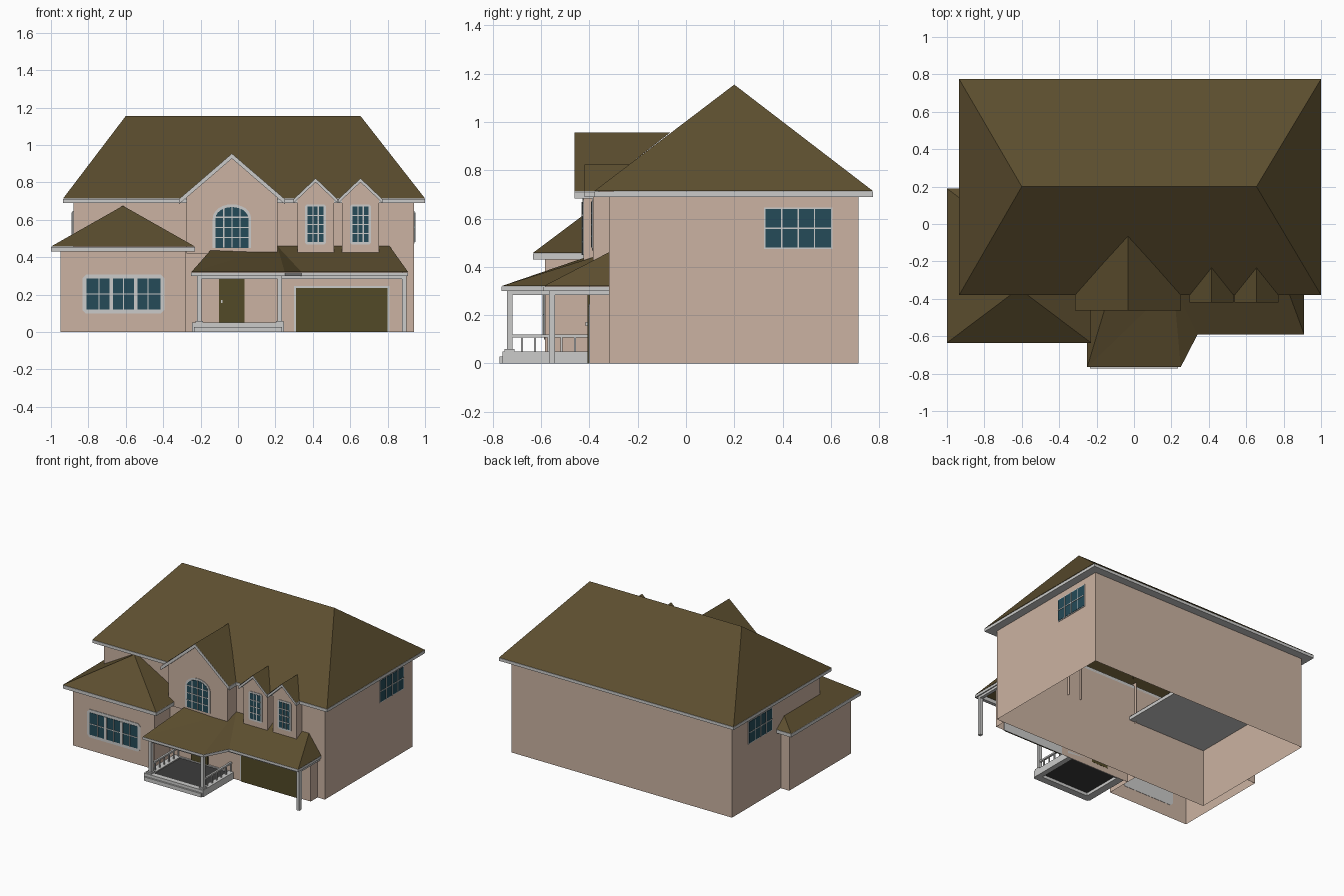
import bpy, bmesh, math

if "Cube" in bpy.data.objects:
    bpy.data.objects.remove(bpy.data.objects["Cube"])

def material(name, rgb):
    m = bpy.data.materials.new(name)
    m.diffuse_color = (*rgb, 1)
    m.use_nodes = True
    m.node_tree.nodes["Principled BSDF"].inputs["Base Color"].default_value = m.diffuse_color
    return m

WALL = material("tan_wall", (0.60, 0.45, 0.36))
ROOF = material("olive_brown_roof", (0.107, 0.076, 0.028))
TRIM = material("light_grey_trim", (0.60, 0.60, 0.59))
GLASS = material("teal_glass", (0.018, 0.070, 0.098))
DOOR = material("dark_brown_door", (0.085, 0.068, 0.020))
FLOOR = material("dark_floor", (0.045, 0.045, 0.045))

def make(name, mat, parts, closed=True):
    """One object from a list of (verts, faces)."""
    vs, fs = [], []
    for v, f in parts:
        fs += [tuple(i + len(vs) for i in q) for q in f]
        vs += v
    me = bpy.data.meshes.new(name)
    me.from_pydata(vs, [], fs)
    if closed:
        bm = bmesh.new()
        bm.from_mesh(me)
        bmesh.ops.recalc_face_normals(bm, faces=bm.faces)
        bm.to_mesh(me)
        bm.free()
    me.materials.append(mat)
    ob = bpy.data.objects.new(name, me)
    bpy.context.collection.objects.link(ob)
    return ob

def prism(pts, place, d0, d1):
    """Outline in (u, v), extruded from depth d0 to d1, mapped by place."""
    n = len(pts)
    v = [place(u, w, d0) for u, w in pts] + [place(u, w, d1) for u, w in pts]
    f = [tuple(range(n)), tuple(range(2 * n - 1, n - 1, -1))]
    f += [(i, (i + 1) % n, (i + 1) % n + n, i + n) for i in range(n)]
    return v, f

def rect(u0, u1, v0, v1):
    return [(u0, v0), (u1, v0), (u1, v1), (u0, v1)]

def box(x0, x1, y0, y1, z0, z1):
    return prism(rect(x0, x1, y0, y1), lambda u, w, d: (u, w, d), z0, z1)

def ribbon(path, z0, z1, loop=False):
    """Upright wall sheet along a plan path."""
    n = len(path)
    v = [(x, y, z0) for x, y in path] + [(x, y, z1) for x, y in path]
    return v, [(i, (i + 1) % n, (i + 1) % n + n, i + n) for i in range(n if loop else n - 1)]

def ring(o, i, z0, z1):
    """Flat rectangular frame between an outer and an inner rectangle."""
    v = [(x, y, z) for r in (o, i) for z in (z0, z1) for x, y in rect(*r)]
    f = []
    for k in range(4):
        n = (k + 1) % 4
        f += [(k, n, n + 4, k + 4), (k + 8, n + 8, n + 12, k + 12),
              (k, n, n + 8, k + 8), (k + 4, n + 4, n + 12, k + 12)]
    return v, f

def front(y):
    return lambda u, w, d: (u, y - d, w)

def side(x, s):
    return lambda u, w, d: (x + s * d, u, w)

# ---- main house
make("main_walls", WALL, [ribbon(rect(-.88, .94, -.32, .715), 0, .70, True)], False)
EAVE = (-.935, 1.0, -.38, .775)
make("main_eave_trim", TRIM, [ring(EAVE, (-.88, .94, -.32, .715), .69, .712)])
make("main_roof", ROOF, [([(x, y, .714) for x, y in rect(*EAVE)] +
     [(-.60, .20, 1.155), (.655, .20, 1.155)],
     [(0, 1, 5, 4), (1, 2, 5), (2, 3, 4, 5), (3, 0, 4)])], False)

# ---- left wing
make("wing_walls", WALL, [ribbon([(-.88, .14), (-.95, .14), (-.95, -.585),
                                  (-.28, -.585), (-.28, -.32)], 0, .44)], False)
make("wing_eave_trim", TRIM, [box(-1, -.23, -.635, .19, .43, .455)])
make("wing_roof", ROOF, [([(x, y, .457) for x, y in rect(-1, -.23, -.635, .19)] +
     [(-.615, -.345, .675), (-.615, -.10, .675)],
     [(0, 1, 4), (1, 2, 5, 4), (2, 3, 5), (3, 0, 4, 5)])], False)

# ---- entry and garage walls
make("entry_garage_walls", WALL, [ribbon([(-.28, -.40), (.88, -.40), (.88, -.32)], 0, .35),
                                  ribbon([(-.28, -.40), (.21, -.40)], .35, .43)], False)

# ---- front gable and two dormers
def gable(name, cx, hw, he, yw, yf, yb, apex, t):
    ze = .714
    slope = (apex - ze) / he
    top = ze + slope * (he - hw) - t / 2
    pts = [(cx - hw, .42), (cx + hw, .42), (cx + hw, top), (cx, apex - t / 2), (cx - hw, top)]
    p = front(yw)
    v = [p(u, w, 0) for u, w in pts] + [p(u, w, yw + .30) for u, w in pts]
    make(name + "_wall", WALL, [(v, [(0, 1, 2, 3, 4), (1, 6, 7, 2), (5, 0, 4, 9)])], False)
    chevron = [(cx - he, ze - .003), (cx, apex - .003), (cx + he, ze - .003),
               (cx + he, ze - t), (cx, apex - t), (cx - he, ze - t)]
    # two halves keep every trim face convex
    halves = [[chevron[i] for i in (0, 1, 4, 5)], [chevron[i] for i in (1, 2, 3, 4)]]
    make(name + "_rake_trim", TRIM, [prism(h, front(0), -yf, .36) for h in halves])
    v = [(cx - he, yf, ze), (cx, yf, apex), (cx + he, yf, ze),
         (cx - he, -.375, ze), (cx, yb, apex), (cx + he, -.375, ze)]
    make(name + "_roof", ROOF, [(v, [(0, 1, 4, 3), (1, 2, 5, 4)])], False)

gable("front_gable", -.0325, .2425, .2825, -.425, -.462, -.065, .957, .03)
gable("dormer_left", .415, .098, .117, -.385, -.42, -.23, .825, .024)
gable("dormer_right", .655, .098, .117, -.385, -.42, -.23, .825, .024)

# ---- windows
def window(name, place, u0, u1, v0, v1, cols, rows, border, rise=0, chamfer=0, posts=()):
    cx, h = (u0 + u1) / 2, (u1 - u0) / 2
    spring = v1 - rise

    def outline(b):
        if rise:
            arc = [math.pi * k / 12 for k in range(13)]
            return [(u0 - b, v0), (u1 + b, v0)] + [
                (cx + (h + b) * math.cos(a), spring + (rise + b) * math.sin(a)) for a in arc]
        if not (chamfer and b):
            return rect(u0 - b, u1 + b, v0 - b, v1 + b)
        a, c, e, f, k = u0 - b, u1 + b, v0 - b, v1 + b, chamfer
        return [(a + k, e), (c - k, e), (c, e + k), (c, f - k),
                (c - k, f), (a + k, f), (a, f - k), (a, e + k)]

    make(name + "_frame", TRIM, [prism(outline(border), place, -.002, .004)])
    make(name + "_glass", GLASS, [prism(outline(0), place, -.001, .006)])
    bars, w = [], .003
    for i in range(1, cols):
        u = u0 + 2 * h * i / cols
        t = spring + rise * math.sqrt(max(0, 1 - ((u - cx) / h) ** 2))
        ww = .010 if i in posts else w
        bars.append(prism(rect(u - ww, u + ww, v0, t), place, 0, .009))
    for j in range(1, rows):
        z = v0 + (v1 - v0) * j / rows
        k = h * math.sqrt(1 - ((z - spring) / rise) ** 2) if rise and z > spring else h
        bars.append(prism(rect(cx - k, cx + k, z - w, z + w), place, 0, .0085))
    make(name + "_bars", TRIM, bars)

window("arched_window", front(-.425), -.12, .055, .45, .668, 4, 4, .015, rise=.06)
window("dormer_window_left", front(-.385), .372, .458, .48, .67, 3, 4, .013, chamfer=.01)
window("dormer_window_right", front(-.385), .612, .698, .48, .67, 3, 4, .013, chamfer=.01)
window("wing_window", front(-.585), -.81, -.415, .12, .285, 6, 2, .022, chamfer=.02, posts=(2, 4))
window("right_window", side(.94, 1), .33, .60, .48, .64, 4, 2, .006)
window("left_window", side(-.88, -1), .25, .52, .48, .64, 4, 2, .006)

# ---- doors
p = front(-.40)
make("garage_door_frame", TRIM, [prism(rect(.30, .81, 0, .246), p, -.002, .005)])
make("garage_door", DOOR, [prism(rect(.31, .80, 0, .236), p, -.001, .008)])
make("front_door", DOOR, [prism(rect(-.102, .035, .04, .285), p, -.001, .008)])
make("door_handle", TRIM, [prism(rect(-.092, -.084, .155, .172), p, 0, .016)])

# ---- porch roof
A, B, C, D = (-.25, -.765, .32), (.25, -.765, .32), (.34, -.59, .32), (.91, -.59, .32)
E, F, G, H, I = (.91, -.32, .32), (.81, -.32, .46), (.21, -.32, .46), (-.14, -.40, .445), (-.25, -.40, .32)
make("porch_roof", ROOF, [([A, B, C, D, E, F, G, H, I],
     [(0, 1, 6), (0, 6, 7), (1, 2, 6), (2, 3, 5, 6), (3, 4, 5), (0, 7, 8)])], False)
fascia = make("porch_fascia", TRIM, [ribbon([q[:2] for q in (I, A, B, C, D, E)], .30, .319)], False)
s = fascia.modifiers.new("thickness", 'SOLIDIFY')
s.thickness = .012
make("porch_beams", TRIM, [
    box(-.22, .235, -.742, -.718, .283, .312),
    box(-.22, -.196, -.718, -.40, .283, .312),
    box(.211, .235, -.718, -.40, .283, .312),
    box(.235, .902, -.567, -.543, .283, .312),
    box(.878, .902, -.543, -.32, .283, .312)])

# ---- porch columns
cols = [(-.208, -.73), (.223, -.73), (.89, -.555)]
make("porch_columns", TRIM, [box(x - .012, x + .012, y - .012, y + .012, 0, .30) for x, y in cols])
make("column_bases", TRIM, [box(x - .02, x + .02, y - .022, y + .02, 0, .06) for x, y in cols[:2]])

# ---- porch floor and railings
make("porch_curb", TRIM, [ring((-.245, .245, -.76, -.40), (-.19, .205, -.72, -.41), 0, .05),
                          box(-.235, .235, -.772, -.76, 0, .028)])
make("porch_floor", FLOOR, [box(-.20, .215, -.73, -.402, .022, .042)])
rails = []
for x in (-.208, .223):
    rails.append(box(x - .007, x + .007, -.73, -.40, .108, .12))
    rails += [box(x - .004, x + .004, y - .004, y + .004, .045, .11)
              for y in [-.68 + .055 * k for k in range(6)]]
make("porch_railings", TRIM, rails)
